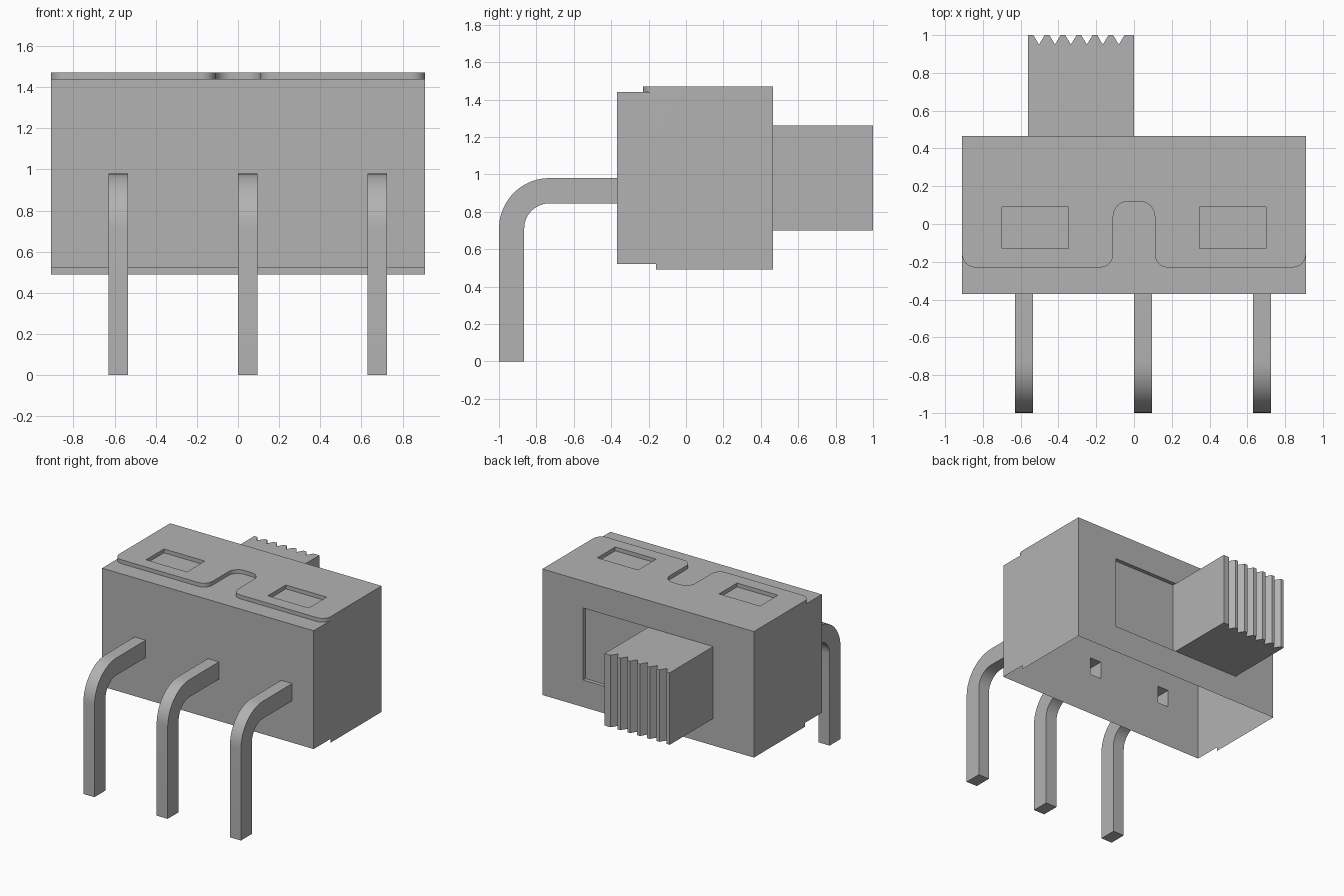
import bpy, bmesh, math
from mathutils import Vector

if "Cube" in bpy.data.objects:
    bpy.data.objects.remove(bpy.data.objects["Cube"])

grey = bpy.data.materials.new("plain_grey")
grey.diffuse_color = (0.448, 0.448, 0.448, 1)
grey.use_nodes = True
grey.node_tree.nodes["Principled BSDF"].inputs["Base Color"].default_value = grey.diffuse_color

# main sizes
W, FRONT, BACK = 0.91, -0.37, 0.465
LOW, STEP, LEDGE, TOP = 0.49, 0.52, 1.44, 1.47
PIN_W, PIN_LOW, PIN_TOP = 0.095, 0.845, 0.98
PIN_X = (-0.63, 0.0, 0.63)
SLOT_X, SLOT_Z, SLOT_Y = 0.56, (0.70, 1.26), 0.435


def rect(x0, x1, y0, y1):
    return [(x0, y0), (x1, y0), (x1, y1), (x0, y1)]


def arc(cx, cy, r, a0, a1, n=8):
    return [(cx + r * math.cos(math.radians(a0 + (a1 - a0) * i / n)),
             cy + r * math.sin(math.radians(a0 + (a1 - a0) * i / n))) for i in range(n + 1)]


def panel(bm, loops, place, normal):
    """Flat sheet: first loop is the outline, the others are holes."""
    edges = []
    for loop in loops:
        vs = [bm.verts.new(place(*p)) for p in loop]
        edges += [bm.edges.new((vs[i - 1], vs[i])) for i in range(len(vs))]
    normal = Vector(normal)
    made = bmesh.ops.triangle_fill(bm, edges=edges, use_beauty=True, normal=normal)
    for f in made["geom"]:
        if isinstance(f, bmesh.types.BMFace):
            f.normal_update()
            if f.normal.dot(normal) < 0:
                f.normal_flip()


def band(bm, loop, place_a, place_b, skip=()):
    """Strip of quads joining two copies of a closed loop."""
    a = [bm.verts.new(place_a(*p)) for p in loop]
    b = [bm.verts.new(place_b(*p)) for p in loop]
    for i in range(len(loop)):
        if i not in skip:
            j = (i + 1) % len(loop)
            bm.faces.new((a[i], a[j], b[j], b[i]))


def finish(bm, name):
    bmesh.ops.remove_doubles(bm, verts=bm.verts, dist=0.0005)
    mesh = bpy.data.meshes.new(name)
    bm.to_mesh(mesh)
    bm.free()
    mesh.materials.append(grey)
    obj = bpy.data.objects.new(name, mesh)
    bpy.context.collection.objects.link(obj)
    bpy.ops.object.select_all(action='DESELECT')
    obj.select_set(True)
    bpy.context.view_layer.objects.active = obj
    bpy.ops.object.shade_smooth_by_angle(angle=math.radians(30))
    return obj


def at_z(z):
    return lambda x, y: (x, y, z)


def at_y(y):
    return lambda x, z: (x, y, z)


def at_x(x):
    return lambda y, z: (x, y, z)


# housing: a thin-walled case, open underneath
bm = bmesh.new()
pin_holes = [rect(x, x + PIN_W, PIN_LOW, PIN_TOP) for x in PIN_X]
panel(bm, [rect(-W, W, STEP, LEDGE)] + pin_holes, at_y(FRONT), (0, -1, 0))

# back wall with shallow slot for the slider
slot = rect(-SLOT_X, SLOT_X, *SLOT_Z)
panel(bm, [rect(-W, W, LOW, LEDGE), slot], at_y(BACK), (0, 1, 0))
panel(bm, [slot], at_y(SLOT_Y), (0, 1, 0))
band(bm, slot, at_y(BACK), at_y(SLOT_Y))

# stepped side walls
side = [(FRONT, STEP), (-0.16, STEP), (-0.16, LOW), (BACK, LOW),
        (BACK, LEDGE), (-0.16, LEDGE), (FRONT, LEDGE)]
for s in (-1, 1):
    panel(bm, [side], at_x(s * W), (s, 0, 0))

# raised top plate with rounded notch and two windows
half = (arc(-W + 0.07, -0.16, 0.07, 180, 270) + arc(-0.18, -0.16, 0.07, -90, 0)
        + arc(-0.03, 0.04, 0.08, 180, 90))
edge = half + [(-x, y) for x, y in reversed(half)]
plate = edge + [(W, BACK), (-W, BACK)]
windows = [rect(-0.70, -0.348, -0.13, 0.09), rect(0.348, 0.70, -0.13, 0.09)]
panel(bm, [plate] + windows, at_z(TOP), (0, 0, 1))
band(bm, plate, at_z(LEDGE), at_z(TOP))
for w in windows:
    panel(bm, [w], at_z(LEDGE), (0, 0, 1))
    band(bm, w, at_z(TOP), at_z(LEDGE))

# lower ledge in front of the plate
panel(bm, [edge + [(W, FRONT), (-W, FRONT)]], at_z(LEDGE), (0, 0, 1))
finish(bm, "housing")

# slider knob with V grooves on its end
outline = [(-SLOT_X, SLOT_Y), (-SLOT_X, 1.0)]
for i in range(6):
    c = -0.503 + 0.0845 * i
    outline += [(c - 0.03, 1.0), (c, 0.95), (c + 0.03, 1.0)]
outline += [(0, 1.0), (0, SLOT_Y)]
bm = bmesh.new()
panel(bm, [outline], at_z(SLOT_Z[0]), (0, 0, -1))
panel(bm, [outline], at_z(SLOT_Z[1]), (0, 0, 1))
band(bm, outline[::-1], at_z(SLOT_Z[1]), at_z(SLOT_Z[0]))
finish(bm, "slider_knob")

# bent pins, open where they enter the housing
bend = (-0.73, 0.71)
profile = ([(FRONT, PIN_TOP)] + arc(*bend, 0.27, 90, 180, 12) + [(-1.0, 0), (-0.865, 0)]
           + arc(*bend, 0.135, 180, 90, 12) + [(FRONT, PIN_LOW)])
for x, label in zip(PIN_X, ("left", "middle", "right")):
    bm = bmesh.new()
    panel(bm, [profile], at_x(x), (-1, 0, 0))
    panel(bm, [profile], at_x(x + PIN_W), (1, 0, 0))
    band(bm, profile, at_x(x), at_x(x + PIN_W), skip=(len(profile) - 1,))
    finish(bm, label + "_pin")
